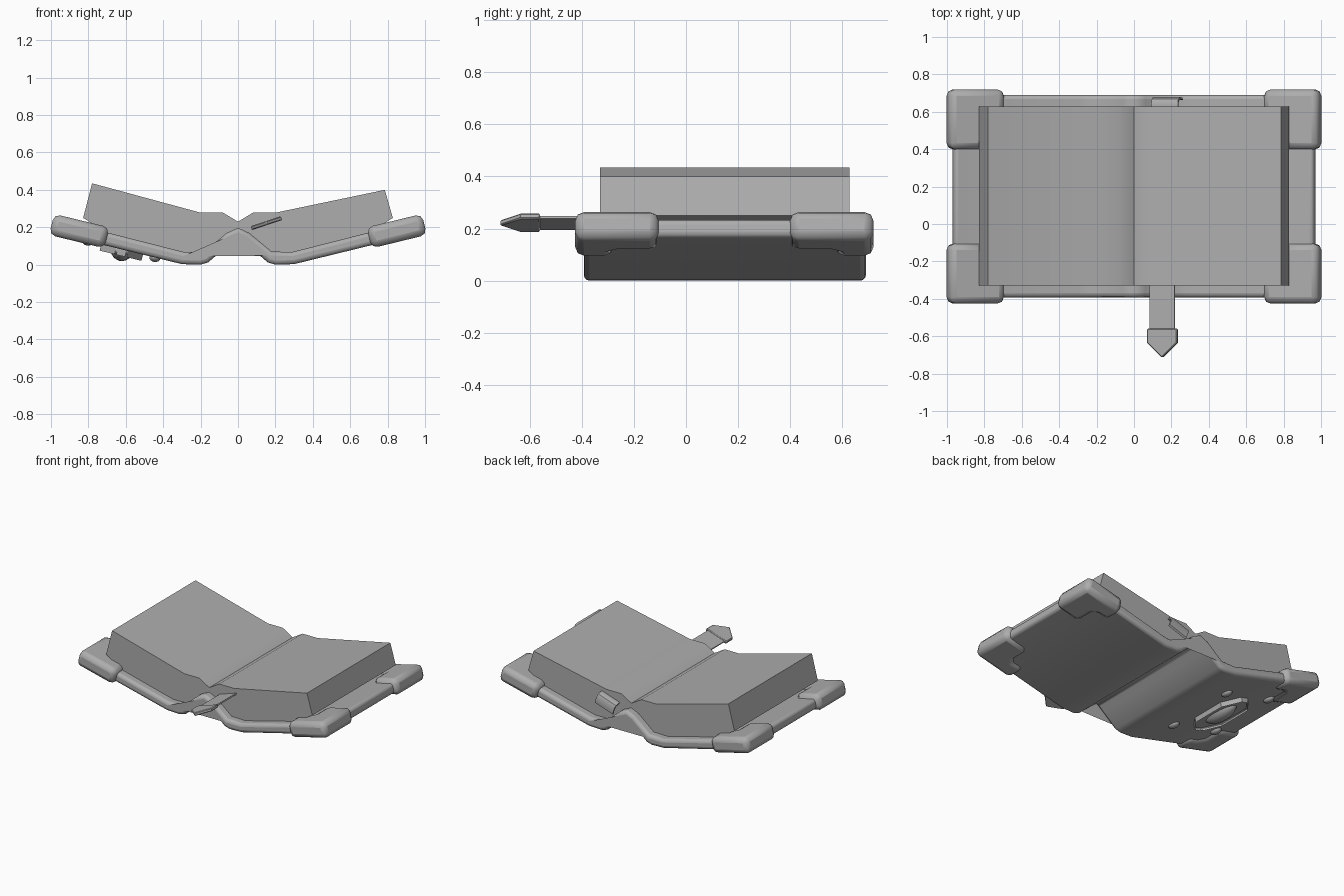
import bpy, bmesh, math
from mathutils import Matrix, Vector

if "Cube" in bpy.data.objects:
    bpy.data.objects.remove(bpy.data.objects["Cube"])

grey = bpy.data.materials.new("plain_grey")
grey.use_nodes = True
grey.diffuse_color = (0.42, 0.42, 0.42, 1)
grey.node_tree.nodes["Principled BSDF"].inputs["Base Color"].default_value = (0.42, 0.42, 0.42, 1)

MID_Y = 0.147                      # middle of the book along the spine
SLOPE = math.atan(0.243)           # tilt of the opened boards


def finish(name, bm, bevel=0, segments=2, angle=35):
    bmesh.ops.recalc_face_normals(bm, faces=bm.faces)
    mesh = bpy.data.meshes.new(name)
    bm.to_mesh(mesh)
    bm.free()
    mesh.materials.append(grey)
    ob = bpy.data.objects.new(name, mesh)
    bpy.context.collection.objects.link(ob)
    bpy.ops.object.select_all(action='DESELECT')
    ob.select_set(True)
    bpy.context.view_layer.objects.active = ob
    bpy.ops.object.shade_smooth_by_angle(angle=math.radians(angle))
    if bevel:
        mod = ob.modifiers.new("Bevel", 'BEVEL')
        mod.width = bevel
        mod.segments = segments
        mod.limit_method = 'ANGLE'
        mod.angle_limit = math.radians(50)
    return ob


def prism(points, to_3d, start, end):
    """Extrude a closed 2D outline between two depths."""
    bm = bmesh.new()
    a = [bm.verts.new(to_3d(u, v, start)) for u, v in points]
    b = [bm.verts.new(to_3d(u, v, end)) for u, v in points]
    bm.faces.new(a)
    far = bm.faces.new(b)
    n = len(points)
    for i in range(n):
        j = (i + 1) % n
        bm.faces.new((a[i], a[j], b[j], b[i]))
    return bm, far


def along_y(u, v, w):
    return (u, w, v)


# Cover: one folded sheet with a raised spine
under = [(0.05, 0.105), (0.16, 0.012), (0.2, 0.0), (0.3, 0.003), (0.975, 0.168)]
over = [(0.96, 0.238), (0.29, 0.068), (0.18, 0.07), (0.06, 0.17)]
right_half = [(0, 0.145)] + under + over + [(0, 0.197)]
left_half = [(-x, z) for x, z in reversed(over)] + [(-x, z) for x, z in reversed(under)]
bm, _ = prism(right_half + left_half, along_y, -0.392, 0.69)
finish("cover", bm, 0.022, 3, 50)

# Page blocks: the one on the right is thicker
for name, side, top in (("left_pages", 1, (0.785, 0.4)), ("right_pages", -1, (0.78, 0.435))):
    outline = [(0, 0.23), (0.08, 0.278), (0.2, 0.278), top, (0.828, 0.25),
               (0.7, 0.172), (0.3, 0.06), (0.17, 0.065), (0.03, 0.18), (0, 0.19)]
    bm, _ = prism([(side * x, z) for x, z in outline], along_y, -0.33, 0.627)
    finish(name, bm, angle=40)

# Corner guards: stepped plates wrapped around the boards
guard = [(0.715, -0.425), (1.01, -0.425), (1.01, -0.105), (0.85, -0.105),
         (0.82, -0.14), (0.82, -0.25), (0.79, -0.28), (0.715, -0.28)]
for x_name, sx in (("left", 1), ("right", -1)):
    for y_name, front in (("front", True), ("back", False)):
        def guard_point(u, v, w):
            z = 0.003 + 0.243 * (u - 0.3) - 0.016
            x = u - w * math.sin(SLOPE)
            return (sx * x, v if front else 2 * MID_Y - v, z + w * math.cos(SLOPE))
        bm, _ = prism(guard, guard_point, 0, 0.115)
        finish(f"{y_name}_{x_name}_corner_guard", bm, 0.034, 2, 50)

# Ribbon bookmark, tilted sideways
tilt = Matrix.Translation((0.152, 0, 0.222)) @ Matrix.Rotation(-0.32, 4, 'Y')


def flat_ribbon(u, v, w):
    return tilt @ Vector((u, v, w))


strip = [(-0.07, -0.58), (0.07, -0.58), (0.07, 0.62), (-0.07, 0.62)]
bm, _ = prism(strip, flat_ribbon, -0.005, 0.005)
finish("bookmark_ribbon", bm)

arrow = [(-0.085, -0.56), (-0.085, -0.635), (0, -0.715), (0.085, -0.635), (0.085, -0.56)]
bm, _ = prism(arrow, flat_ribbon, -0.011, 0.011)
finish("bookmark_tip", bm, 0.005, 1)

# Ribbon end curling down behind the pages
curl = [(0.61, 0.007), (0.645, 0.01), (0.668, 0), (0.68, -0.025), (0.675, -0.07)]
inner = [(y - 0.012, z - 0.008) for y, z in reversed(curl)]
bm, _ = prism(curl + inner, lambda u, v, w: tilt @ Vector((w, u, v)), -0.06, 0.09)
finish("bookmark_curl", bm)

# Emblem under the right board: local z points out of the board
out = Vector((-math.sin(SLOPE), 0, -math.cos(SLOPE)))
across = Vector((-math.cos(SLOPE), 0, math.sin(SLOPE)))


def on_board(u, v, w):
    base = Vector((-0.62, MID_Y, 0.081))
    return base + across * u + Vector((0, v, 0)) + out * w


hexagon = [(-0.115, -0.13), (-0.115, 0.13), (-0.03, 0.24), (0.03, 0.24),
           (0.115, 0.13), (0.115, -0.13), (0.03, -0.24), (-0.03, -0.24)]
bm, face = prism(hexagon, on_board, -0.01, 0.04)
bmesh.ops.inset_region(bm, faces=[face], thickness=0.035, use_even_offset=True)
bmesh.ops.translate(bm, verts=face.verts, vec=-out * 0.025)
finish("emblem_frame", bm, 0.006, 1)


def dome(name, u, v, size):
    bm = bmesh.new()
    bmesh.ops.create_uvsphere(bm, u_segments=16, v_segments=10, radius=1)
    for vert in bm.verts:
        x, y, z = vert.co
        vert.co = on_board(u + x * size[0], v + y * size[1], z * size[2])
    finish(name, bm)


dome("emblem_gem", 0, 0, (0.06, 0.15, 0.062))
for i, (u, v) in enumerate([(-0.18, -0.27), (-0.18, 0.27), (0.19, -0.27), (0.19, 0.27)]):
    dome(f"emblem_stud_{i + 1}", u, v, (0.03, 0.045, 0.024))
